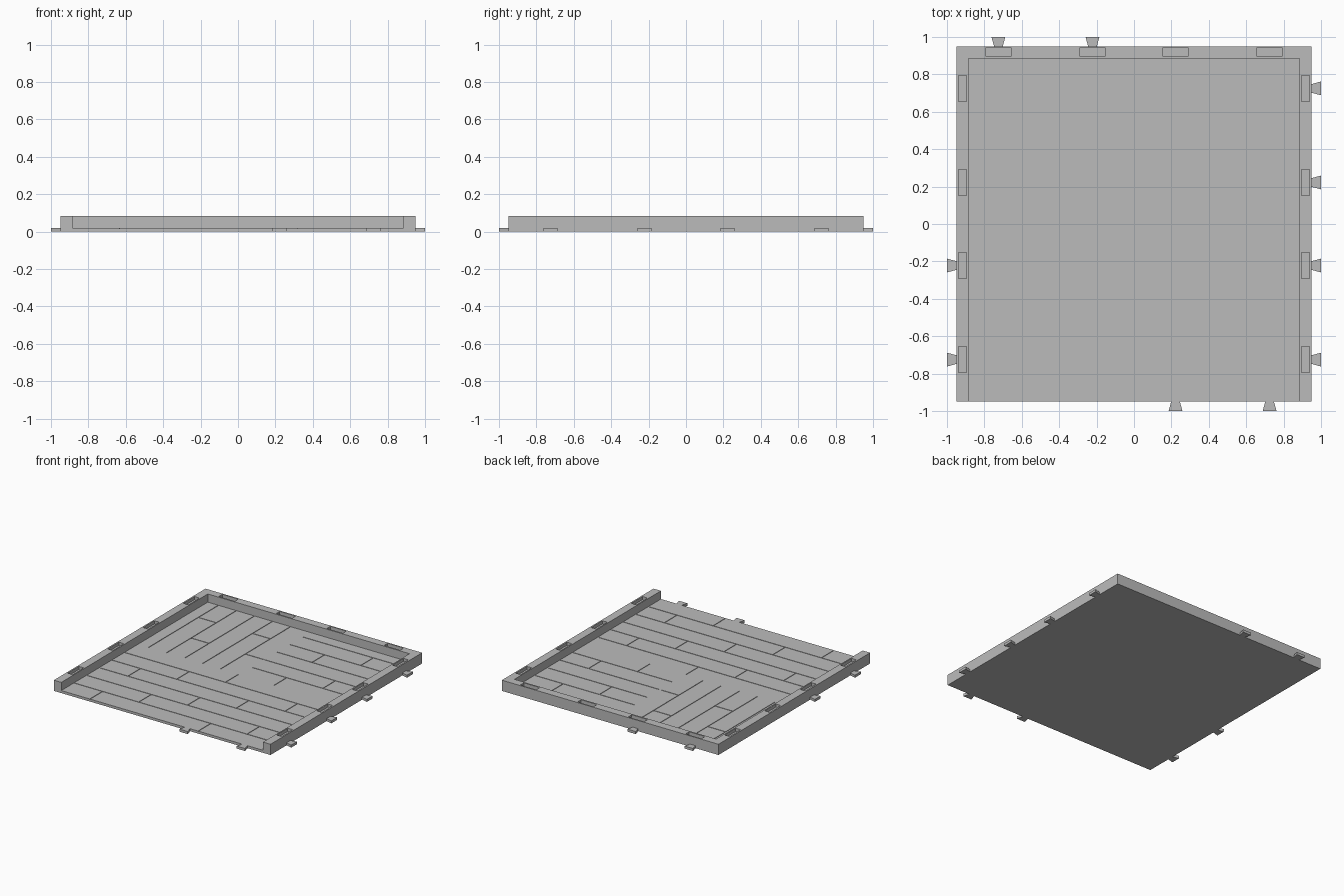
import bpy, bmesh
from mathutils import Matrix, Vector
from math import pi

cube = bpy.data.objects.get("Cube")
if cube:
    bpy.data.objects.remove(cube, do_unlink=True)

HALF = 0.95      # half width of the tile body
INNER = 0.885    # inner face of the rim
FLOOR = 0.02     # top of the floor
TOP = 0.085      # top of the rim
PLANK = HALF / 6
STATIONS = (-0.725, -0.222, 0.222, 0.725)

grey = bpy.data.materials.new("stone_grey")
grey.use_nodes = True
grey.diffuse_color = (0.5, 0.5, 0.5, 1)
grey.node_tree.nodes["Principled BSDF"].inputs["Base Color"].default_value = (0.5, 0.5, 0.5, 1)


def finish(name, bm):
    bmesh.ops.recalc_face_normals(bm, faces=bm.faces)
    mesh = bpy.data.meshes.new(name)
    bm.to_mesh(mesh)
    bm.free()
    mesh.materials.append(grey)
    obj = bpy.data.objects.new(name, mesh)
    bpy.context.collection.objects.link(obj)
    return obj


def prism(bm, outline, z0, z1):
    face = bm.faces.new([bm.verts.new((x, y, z0)) for x, y in outline])
    side = bmesh.ops.extrude_face_region(bm, geom=[face])["geom"]
    verts = [v for v in side if isinstance(v, bmesh.types.BMVert)]
    bmesh.ops.translate(bm, verts=verts, vec=(0, 0, z1 - z0))


def box(bm, x0, x1, y0, y1, z0, z1):
    prism(bm, [(x0, y0), (x1, y0), (x1, y1), (x0, y1)], z0, z1)


def carve(target, name, bm):
    cutter = finish(name, bm)
    cutter.hide_render = True
    mod = target.modifiers.new(name, "BOOLEAN")
    mod.operation = "DIFFERENCE"
    mod.solver = "EXACT"
    mod.object = cutter
    bpy.context.view_layer.objects.active = target
    bpy.ops.object.modifier_apply(modifier=name)
    bpy.data.objects.remove(cutter, do_unlink=True)


# Tile body: solid slab hollowed out towards the open front
bm = bmesh.new()
box(bm, -HALF, HALF, -HALF, HALF, 0, TOP)
tile = finish("floor_tile", bm)
bm = bmesh.new()
box(bm, -INNER, INNER, -1.1, INNER, FLOOR, 0.2)
carve(tile, "tray_cutter", bm)

# Pockets in the top of the rim
bm = bmesh.new()
for s in STATIONS:
    box(bm, s - 0.07, s + 0.07, 0.897, 0.94, TOP - 0.025, 0.2)
    for side in (-1, 1):
        a, b = sorted((side * 0.895, side * 0.938))
        box(bm, a, b, s - 0.07, s + 0.07, TOP - 0.025, 0.2)
carve(tile, "pocket_cutter", bm)

# Floorboard seams: lengthways boards, turned in the back right quarter
W = 0.0025
END = INNER - 0.004
bm = bmesh.new()
for i in range(1, 6):
    p = i * PLANK
    box(bm, -END, END, -p - W, -p + W, FLOOR - 0.005, 0.05)
    box(bm, 0.01, END, p - W, p + W, FLOOR - 0.005, 0.05)
    box(bm, -p - W, -p + W, 0.01, END, FLOOR - 0.005, 0.05)
carve(tile, "seam_cutter", bm)

# Staggered board ends
bm = bmesh.new()
for row in range(-6, 6):
    low = row * PLANK if row > -6 else -1.0
    high = min((row + 1) * PLANK, END)
    for k in range(-5, 6):
        if (k - 2 * row) % 6 != 2:
            continue
        c = k * PLANK
        if row < 0 or k > 0:
            box(bm, c - W, c + W, low, high, FLOOR - 0.004, 0.06)
        if row >= 0 and k > 0:
            box(bm, -high, -low, c - W, c + W, FLOOR - 0.004, 0.06)
carve(tile, "board_end_cutter", bm)


# Dovetail tabs around the edge
def tab(name, offset, turn):
    bm = bmesh.new()
    prism(bm, [(HALF - 0.001, -0.023), (1, -0.037), (1, 0.037), (HALF - 0.001, 0.023)], 0, FLOOR)
    bmesh.ops.translate(bm, verts=bm.verts, vec=Vector((0, offset, 0)))
    bmesh.ops.rotate(bm, verts=bm.verts, cent=(0, 0, 0), matrix=Matrix.Rotation(turn, 3, "Z"))
    finish(name, bm)


for n, s in enumerate(STATIONS):
    tab(f"left_tab_{n + 1}", s, 0)
for n, s in enumerate(STATIONS[2:]):
    tab(f"back_tab_{n + 1}", s, pi / 2)
    tab(f"right_tab_{n + 1}", s, pi)
    tab(f"front_tab_{n + 1}", s, -pi / 2)
